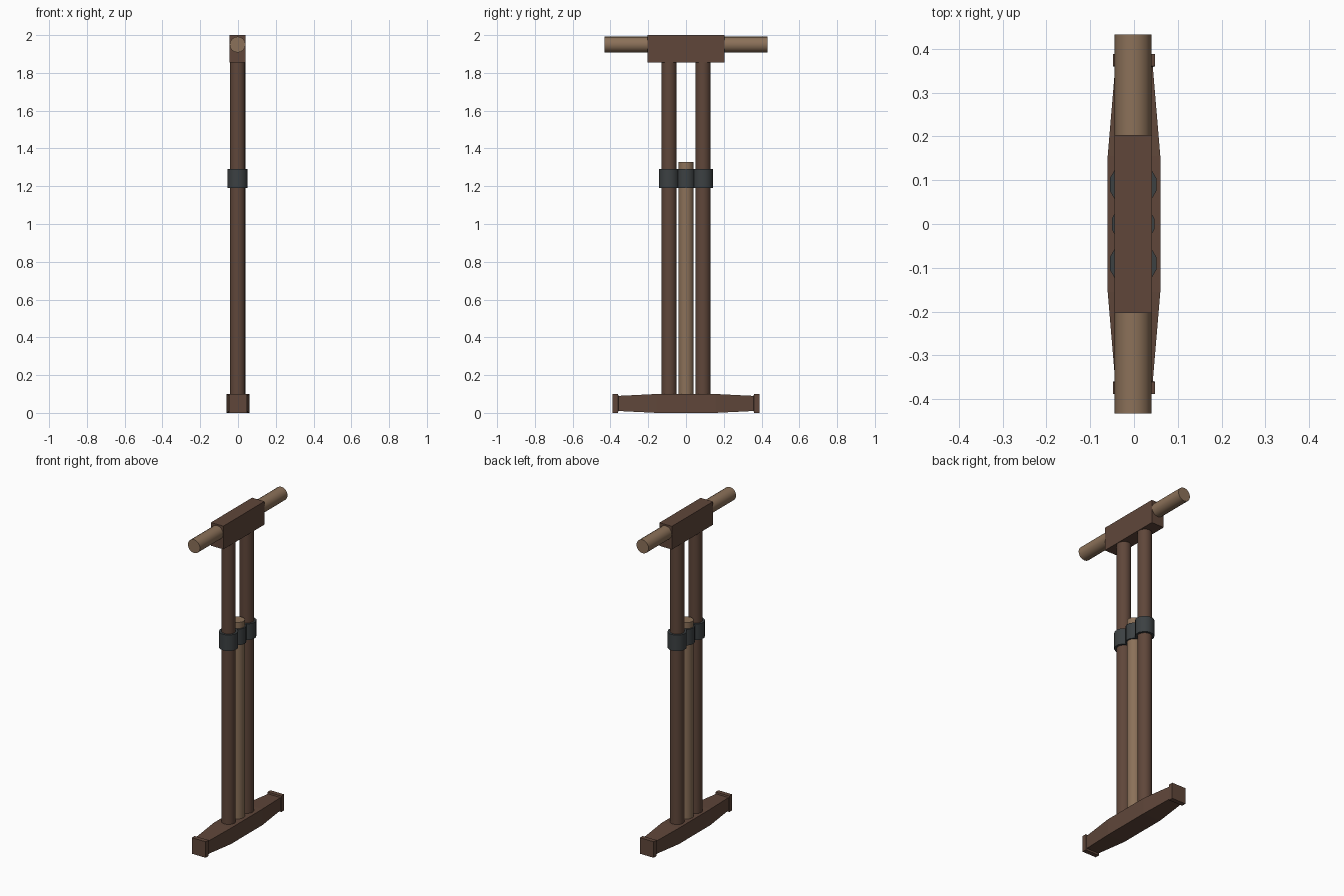
import bpy, bmesh, math

if "Cube" in bpy.data.objects:
    bpy.data.objects.remove(bpy.data.objects["Cube"])

def material(name, rgb):
    m = bpy.data.materials.new(name)
    m.diffuse_color = (*rgb, 1)
    m.use_nodes = True
    m.node_tree.nodes["Principled BSDF"].inputs["Base Color"].default_value = m.diffuse_color
    return m

DARK = material("dark_wood", (0.115, 0.062, 0.042))
LIGHT = material("light_wood", (0.26, 0.165, 0.10))
IRON = material("iron", (0.045, 0.052, 0.055))
CX = -0.002  # the uprights sit a touch off centre

def cylinder(name, loc, r, depth, mat, sides=16, rot=(0, 0, 0), turn=0.0):
    bpy.ops.mesh.primitive_cylinder_add(vertices=sides, radius=r, depth=depth,
                                        location=loc, rotation=rot)
    o = bpy.context.object
    o.name = name
    o.rotation_euler.z += turn
    o.data.materials.append(mat)
    bpy.ops.object.shade_smooth_by_angle(angle=math.radians(35))
    return o

def loft(name, sections, mat):
    """Rectangular sections (y, half_x, z_low, z_high) joined along y."""
    bm = bmesh.new()
    rings = [[bm.verts.new(p) for p in ((-hx, y, lo), (hx, y, lo), (hx, y, hi), (-hx, y, hi))]
             for y, hx, lo, hi in sections]
    for a, b in zip(rings, rings[1:]):
        for i in range(4):
            j = (i + 1) % 4
            bm.faces.new((a[i], a[j], b[j], b[i]))
    bm.faces.new(rings[0])
    bm.faces.new(rings[-1])
    bmesh.ops.recalc_face_normals(bm, faces=bm.faces[:])
    me = bpy.data.meshes.new(name)
    bm.to_mesh(me)
    bm.free()
    me.materials.append(mat)
    o = bpy.data.objects.new(name, me)
    bpy.context.collection.objects.link(o)
    return o

# Foot: full in the middle, tapering to square end caps
half = [(0.155, 0.06, 0.0, 0.1), (0.358, 0.043, 0.01, 0.09),
        (0.36, 0.048, 0.0, 0.1), (0.388, 0.048, 0.0, 0.1)]
loft("foot", [(-y, *s) for y, *s in reversed(half)] + half, DARK)

# Head block and the grip bar running through it
head = loft("head_block", [(-0.203, 0.043, 1.855, 2.0), (0.203, 0.043, 1.855, 2.0)], DARK)
head.location.x = CX
cylinder("grip_bar", (CX, 0, 1.95), 0.042, 0.864, LIGHT, rot=(math.pi / 2, 0, 0))

# Twin posts with their iron cuffs
for side, y in (("left", -0.09), ("right", 0.09)):
    cylinder(side + "_post", (CX, y, 0.98), 0.041, 1.80, DARK)
    cylinder(side + "_cuff", (CX, y, 1.24), 0.055, 0.1, IRON, sides=12, turn=math.pi / 12)

# Short centre rod and its cuff
cylinder("centre_rod", (CX, 0, 0.69), 0.041, 1.276, LIGHT)
cylinder("centre_cuff", (CX, 0, 1.24), 0.05, 0.1, IRON, sides=12, turn=math.pi / 12)
